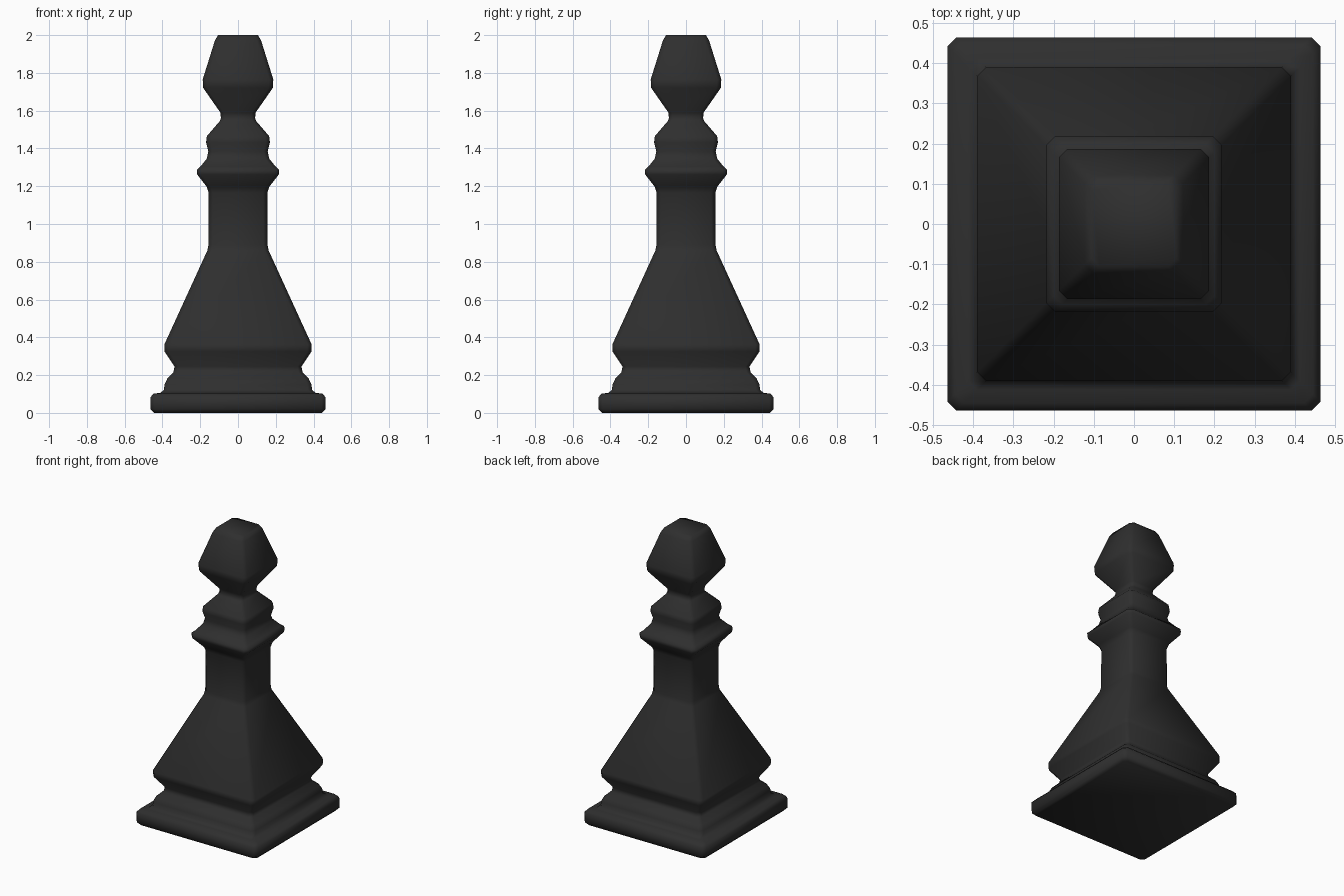
import bpy, bmesh, math

if "Cube" in bpy.data.objects:
    bpy.data.objects.remove(bpy.data.objects["Cube"])

# Outline of the piece: (half width, height), bottom to top
PROFILE = [
    # plinth
    (0.445, 0.0), (0.464, 0.02), (0.464, 0.083), (0.445, 0.103), (0.412, 0.105),
    # stepped foot moulding
    (0.392, 0.122), (0.389, 0.15), (0.374, 0.182), (0.342, 0.214), (0.336, 0.245),
    # sloping skirt and shaft
    (0.389, 0.325), (0.390, 0.362), (0.162, 0.86), (0.156, 0.89), (0.155, 1.165),
    # collar
    (0.166, 1.198), (0.216, 1.262), (0.218, 1.287), (0.200, 1.303),
    (0.166, 1.345), (0.157, 1.383),
    # upper ring
    (0.169, 1.432), (0.165, 1.465), (0.096, 1.545), (0.091, 1.56), (0.092, 1.588),
    # head
    (0.184, 1.72), (0.187, 1.765), (0.122, 1.972), (0.106, 2.0),
]
CHAMFER = 0.022


def ring(bm, w, z):
    """Square cross-section with clipped corners."""
    c = min(CHAMFER, w * 0.2)
    pts = []
    for i in range(4):
        a = i * math.pi / 2
        for x, y in ((w, w - c), (w - c, w)):
            pts.append(bm.verts.new((x * math.cos(a) - y * math.sin(a),
                                     x * math.sin(a) + y * math.cos(a), z)))
    return pts


bm = bmesh.new()
rings = [ring(bm, w, z) for w, z in PROFILE]
for lo, hi in zip(rings, rings[1:]):
    for i in range(8):
        j = (i + 1) % 8
        bm.faces.new((lo[i], lo[j], hi[j], hi[i]))
bm.faces.new(rings[0][::-1])
bm.faces.new(rings[-1])
bmesh.ops.recalc_face_normals(bm, faces=bm.faces)

mesh = bpy.data.meshes.new("square_game_piece")
bm.to_mesh(mesh)
bm.free()
piece = bpy.data.objects.new("square_game_piece", mesh)
bpy.context.collection.objects.link(piece)

# Single matt black colour
black = bpy.data.materials.new("matt black")
black.diffuse_color = (0.028, 0.028, 0.028, 1)
black.use_nodes = True
black.node_tree.nodes["Principled BSDF"].inputs["Base Color"].default_value = black.diffuse_color
mesh.materials.append(black)

bpy.context.view_layer.objects.active = piece
piece.select_set(True)
bpy.ops.object.shade_smooth_by_angle(angle=math.radians(65))
